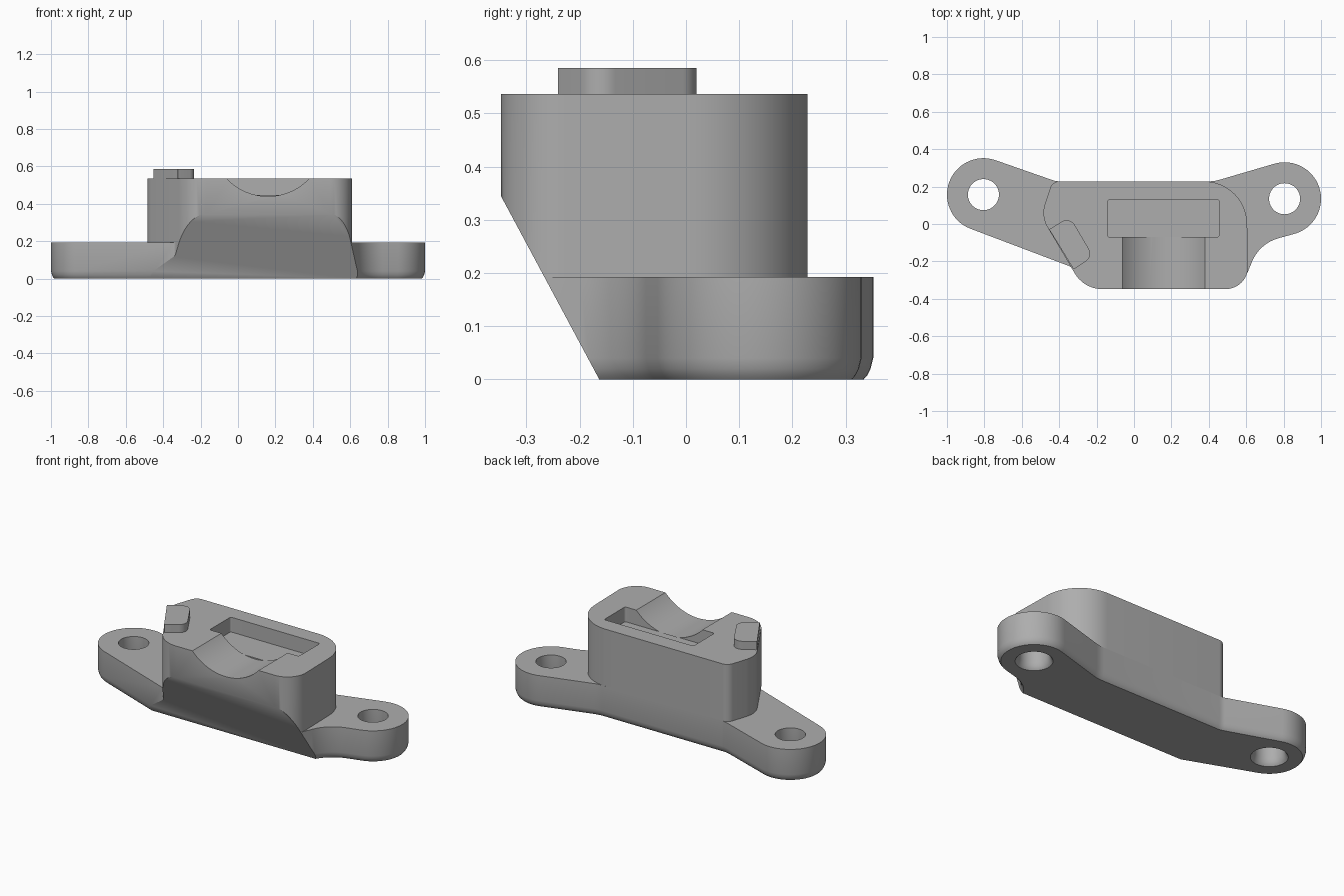
import bpy, bmesh, math
from mathutils import Vector, Matrix

old = bpy.data.objects.get("Cube")
if old:
    bpy.data.objects.remove(old, do_unlink=True)

GREY = (0.42, 0.42, 0.42, 1)
grey = bpy.data.materials.new("plain grey")
grey.use_nodes = True
grey.diffuse_color = GREY
grey.node_tree.nodes["Principled BSDF"].inputs["Base Color"].default_value = GREY


def tangent_normal(a, b):
    """Outward normal of the straight run from circle a to circle b."""
    d = Vector((b[0] - a[0], b[1] - a[1]))
    k = max(-1, min(1, (a[2] - b[2]) / d.length))
    d.normalize()
    return k * d + math.sqrt(1 - k * k) * Vector((d.y, -d.x))


def belt(circles):
    """Points and normals of a belt round circles; a negative radius is concave."""
    out = []
    for i, c in enumerate(circles):
        if len(circles) == 1:
            start, sweep = 0, math.tau
        else:
            n0 = tangent_normal(circles[i - 1], c)
            n1 = tangent_normal(c, circles[(i + 1) % len(circles)])
            start = math.atan2(n0.y, n0.x)
            sweep = math.atan2(n0.x * n1.y - n0.y * n1.x, n0.dot(n1))
            if c[2] > 0 and sweep < 0:
                sweep += math.tau
        steps = max(2, math.ceil(abs(sweep) / math.radians(6)))
        for s in range(steps + (len(circles) > 1)):
            a = start + sweep * s / steps
            n = Vector((math.cos(a), math.sin(a)))
            out.append((Vector(c[:2]) + c[2] * n, n))
    return out


def add_mesh(name, bm):
    bmesh.ops.recalc_face_normals(bm, faces=bm.faces)
    me = bpy.data.meshes.new(name)
    bm.to_mesh(me)
    bm.free()
    me.materials.append(grey)
    ob = bpy.data.objects.new(name, me)
    bpy.context.collection.objects.link(ob)
    return ob


def loft(name, circles, levels):
    """Stack the belt outline at (height, inset) levels."""
    bm = bmesh.new()
    outline = belt(circles)
    rings = [[bm.verts.new((*(p - n * inset), z)) for p, n in outline]
             for z, inset in levels]
    for lo, hi in zip(rings, rings[1:]):
        for i in range(len(lo)):
            bm.faces.new((lo[i - 1], lo[i], hi[i], hi[i - 1]))
    bm.faces.new(rings[0])
    bm.faces.new(rings[-1])
    return add_mesh(name, bm)


def cut(ob, cutter):
    cutter.hide_render = True
    mod = ob.modifiers.new("cut", "BOOLEAN")
    mod.operation, mod.solver, mod.object = "DIFFERENCE", "EXACT", cutter
    bpy.context.view_layer.objects.active = ob
    bpy.ops.object.modifier_apply(modifier=mod.name)
    bpy.data.objects.remove(cutter, do_unlink=True)


def wedge():
    """Prism that slopes off the lower front."""
    bm = bmesh.new()
    k = (0.348 - 0.163) / 0.345
    section = [(-0.163 + 0.1 * k, -0.1), (-0.163 - 0.5 * k, 0.5), (-0.8, 0.5), (-0.8, -0.1)]
    face = bm.faces.new([bm.verts.new((-1.5, y, z)) for y, z in section])
    new = bmesh.ops.extrude_face_region(bm, geom=[face])["geom"]
    verts = [g for g in new if isinstance(g, bmesh.types.BMVert)]
    bmesh.ops.translate(bm, verts=verts, vec=(3, 0, 0))
    return add_mesh("wedge_cutter", bm)


FLANGE_TOP, BODY_TOP, TAB_TOP = 0.192, 0.536, 0.585
left_ear, right_ear = (-0.805, 0.157, 0.195), (0.805, 0.135, 0.195)
front_corners = [(-0.17, -0.178, 0.17), (0.49, -0.228, 0.12)]

# Mounting flange with two ears and a rounded bottom edge
rounding = [(0, 0.018), (0.008, 0.011), (0.02, 0.005), (0.04, 0)]
flange = loft("mounting_flange",
              [left_ear, (-0.35, -0.245, -0.02), *front_corners,
               (0.83, -0.283, -0.215), right_ear,
               (0.40, 0.428, -0.2), (-0.40, 0.328, -0.1)],
              rounding + [(FLANGE_TOP, 0)])
cut(flange, wedge())

# Screw holes, flared underneath
for x, y, r in (left_ear, right_ear):
    flare = [(z, -inset) for z, inset in rounding]
    cut(flange, loft("hole_cutter", [(x, y, 0.083)],
                     [(-0.05, -0.018)] + flare + [(0.3, 0)]))

# Main block
body = loft("main_block",
            [*front_corners, (0.375, -0.002, 0.23),
             (-0.40, 0.178, 0.05), (-0.334, 0.06, 0.15)],
            [(FLANGE_TOP, 0), (BODY_TOP, 0)])
cut(body, wedge())

# Rectangular pocket in the top
c = 0.012
cut(body, loft("pocket_cutter",
               [(x, y, c) for x, y in ((-0.14 + c, -0.0705 + c), (0.455 - c, -0.0705 + c),
                                       (0.455 - c, 0.13 - c), (-0.14 + c, 0.13 - c))],
               [(0.447, 0), (0.7, 0)]))

# Round groove running from the front to the pocket
bm = bmesh.new()
bmesh.ops.create_cone(bm, cap_ends=True, segments=96, radius1=0.302, radius2=0.302, depth=0.43,
                      matrix=Matrix.Translation((0.16, -0.285, 0.742))
                      @ Matrix.Rotation(math.pi / 2, 4, "X"))
cut(body, add_mesh("groove_cutter", bm))

# Small locating tab on the top
tab = loft("locating_tab",
           [(-0.448, -0.03, 0.004), (-0.321, -0.237, 0.004),
            (-0.285, -0.158, 0.05), (-0.36, -0.03, 0.05)],
           [(BODY_TOP, 0), (TAB_TOP, 0)])

# Smooth curves, sharp edges
bpy.ops.object.select_all(action="DESELECT")
for ob in (flange, body, tab):
    ob.select_set(True)
bpy.context.view_layer.objects.active = body
bpy.ops.object.shade_smooth_by_angle(angle=math.radians(30))
